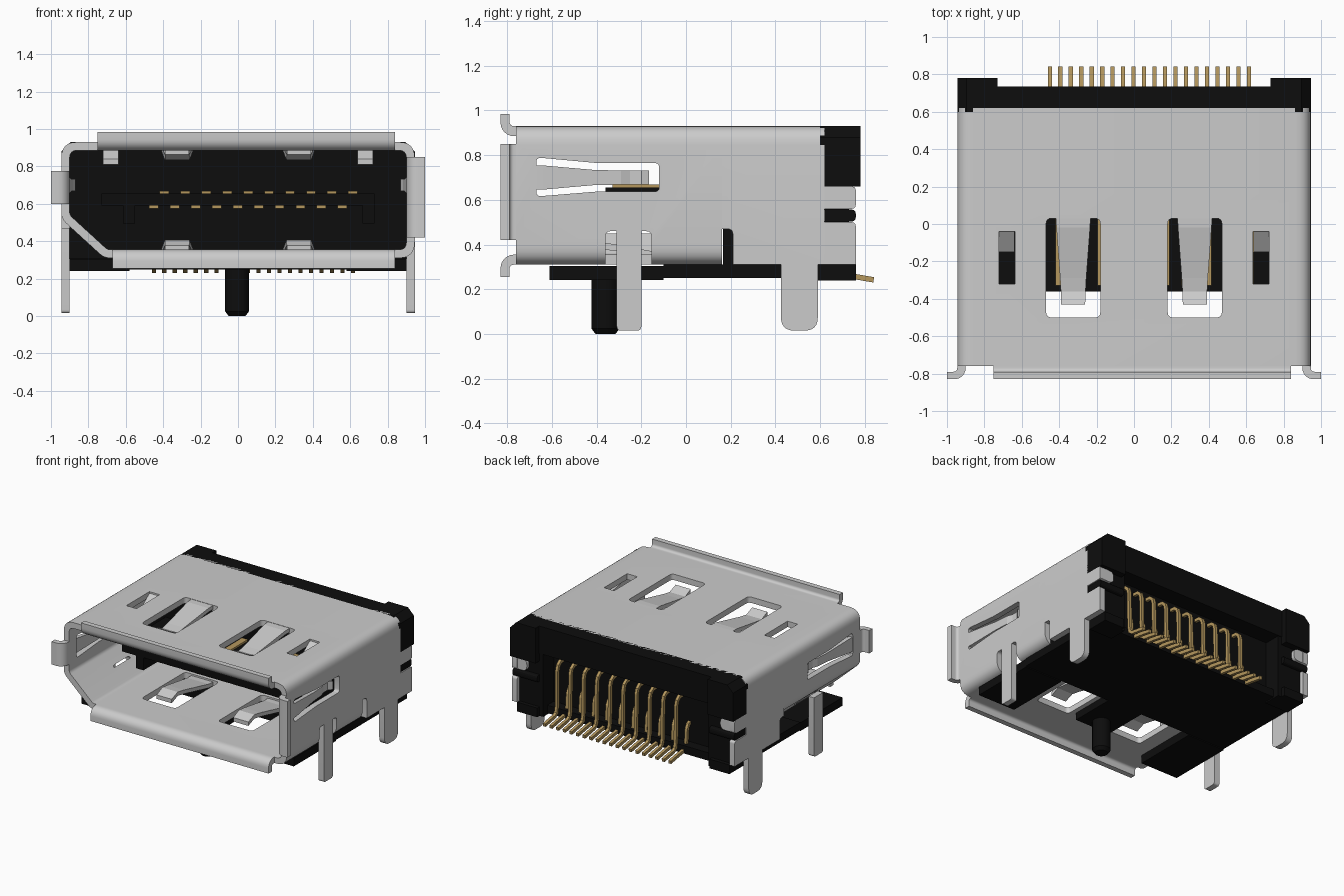
import bpy, bmesh, math
from mathutils import Vector

if "Cube" in bpy.data.objects:
    bpy.data.objects.remove(bpy.data.objects["Cube"])


def material(name, rgb):
    m = bpy.data.materials.new(name)
    m.diffuse_color = (*rgb, 1)
    m.use_nodes = True
    m.node_tree.nodes["Principled BSDF"].inputs["Base Color"].default_value = m.diffuse_color
    return m


STEEL = material("steel grey", (0.60, 0.60, 0.60))
BLACK = material("black plastic", (0.004, 0.004, 0.004))
GOLD = material("gold plating", (0.46, 0.31, 0.11))


def rounded(pts, r, seg=6):
    """Round polygon corners; r is one radius or one per corner."""
    out = []
    for i, p in enumerate(pts):
        p = Vector(p)
        a = (Vector(pts[i - 1]) - p).normalized()
        b = (Vector(pts[(i + 1) % len(pts)]) - p).normalized()
        rad = r[i] if isinstance(r, (list, tuple)) else r
        if rad == 0:
            out.append(p)
            continue
        d = rad / math.tan(a.angle(b) / 2)
        for k in range(seg + 1):
            t = k / seg
            out.append(p + a * d * (1 - t) ** 2 + b * d * t * t)
    return out


def rect(a, b, c, d):
    return [(a, c), (b, c), (b, d), (a, d)]


def place(axis, p, h):
    return {"x": (h, p[0], p[1]), "y": (p[0], h, p[1]), "z": (p[0], p[1], h)}[axis]


def prism(bm, poly, axis, a, b):
    lo = [bm.verts.new(place(axis, p, a)) for p in poly]
    hi = [bm.verts.new(place(axis, p, b)) for p in poly]
    bm.faces.new(lo)
    bm.faces.new(hi[::-1])
    n = len(poly)
    for i in range(n):
        bm.faces.new((lo[i], lo[(i + 1) % n], hi[(i + 1) % n], hi[i]))


def box(bm, x0, x1, y0, y1, z0, z1):
    prism(bm, rect(x0, x1, y0, y1), "z", z0, z1)


def strip(bm, path, fn, t=0.03):
    """Bent sheet tongue: path of (along, depth, half width)."""
    rows = [[bm.verts.new(fn(s, w, q)) for w, q in
             ((-h, d), (h, d), (h, d + t), (-h, d + t))] for s, d, h in path]
    bm.faces.new(rows[0])
    bm.faces.new(rows[-1][::-1])
    for r, q in zip(rows, rows[1:]):
        for i in range(4):
            j = (i + 1) % 4
            bm.faces.new((r[i], r[j], q[j], q[i]))


def stroke(path, t):
    """Outline of a thick polyline."""
    p = [Vector(v) for v in path]
    left, right = [], []
    for i, v in enumerate(p):
        d = (p[min(i + 1, len(p) - 1)] - p[max(i - 1, 0)]).normalized()
        n = Vector((-d.y, d.x)) * t / 2
        left.append(v + n)
        right.append(v - n)
    return left + right[::-1]


def finish(bm, name, mat):
    bmesh.ops.recalc_face_normals(bm, faces=bm.faces[:])
    me = bpy.data.meshes.new(name)
    bm.to_mesh(me)
    bm.free()
    ob = bpy.data.objects.new(name, me)
    bpy.context.collection.objects.link(ob)
    me.materials.append(mat)
    return ob


def smooth(ob):
    bpy.ops.object.select_all(action="DESELECT")
    ob.select_set(True)
    bpy.context.view_layer.objects.active = ob
    bpy.ops.object.shade_smooth_by_angle(angle=math.radians(35))


def cut(ob, cutter):
    mod = ob.modifiers.new("cut", "BOOLEAN")
    mod.operation, mod.solver, mod.object = "DIFFERENCE", "EXACT", cutter
    cutter.hide_render = True
    bpy.context.view_layer.objects.active = ob
    bpy.ops.object.modifier_apply(modifier=mod.name)


W, B, T, K = 0.945, 0.31, 0.93, 0.045   # half width, bottom, top, sheet thickness

# Front sleeve: keyed closed section
outer = [(-W, T), (W, T), (W, B), (-0.715, B), (-W, 0.52)]
inner = [(-W + K, T - K), (W - K, T - K), (W - K, B + K), (-0.698, B + K), (-W + K, 0.54)]
bm = bmesh.new()
loops = [[bm.verts.new((p.x, y, p.y)) for p in rounded(poly, r)]
         for poly, r in ((outer, 0.085), (inner, 0.04)) for y in (-0.76, 0.16)]
n = len(loops[0])
for a, b in ((0, 1), (2, 3), (0, 2), (1, 3)):
    for i in range(n):
        j = (i + 1) % n
        bm.faces.new((loops[a][i], loops[a][j], loops[b][j], loops[b][i]))
sleeve = finish(bm, "shell_front_sleeve", STEEL)

# Rear cover: open underneath
bm = bmesh.new()
u = rounded([(-W, B), (-W, T), (W, T), (W, B)], [0, 0.085, 0.085, 0])
v = rounded([(-W + K, B), (-W + K, T - K), (W - K, T - K), (W - K, B)], [0, 0.04, 0.04, 0])
prism(bm, u + v[::-1], "y", 0.16, 0.62)
cover = finish(bm, "shell_rear_cover", STEEL)

# Windows and slots cut in the sheet
bm = bmesh.new()
for s in (-1, 1):
    cx = 0.325 * s
    win = rounded(rect(cx - 0.145, cx + 0.145, -0.5, 0.03), 0.03, 4)
    prism(bm, win, "z", 0.25, 0.42)
    prism(bm, win, "z", 0.83, 1.0)
    prism(bm, rect(0.68 * s - 0.043, 0.68 * s + 0.043, -0.32, -0.04), "z", 0.83, 1.0)
    side = [(-0.67, 0.615), (-0.4, 0.637), (-0.12, 0.637), (-0.12, 0.765), (-0.4, 0.765), (-0.67, 0.79)]
    prism(bm, rounded(side, 0.02, 3), "x", 0.86 * s, 1.05 * s)
    leg_slot = rounded(rect(-0.36, -0.155, 0.2, 0.46), [0, 0, 0.024, 0.024], 4)
    prism(bm, leg_slot, "x", 0.80 * s, 1.06 * s)
cutter = finish(bm, "window_cutter", STEEL)
cut(sleeve, cutter)
bpy.data.objects.remove(cutter)
bm = bmesh.new()
for s in (-1, 1):
    prism(bm, rounded(rect(0.1, 0.21, 0.2, 0.47), [0, 0, 0.025, 0], 4), "x", 0.8 * s, 1.06 * s)
cutter = finish(bm, "slot_cutter", STEEL)
cut(cover, cutter)
bpy.data.objects.remove(cutter)
smooth(sleeve)
smooth(cover)

# Flared lips round the opening
arc = [math.radians(a) for a in range(0, 91, 15)]
lip = ([(-0.755, 0)] + [(-0.77 - 0.02 * math.sin(a), 0.02 - 0.02 * math.cos(a)) for a in arc]
       + [(-0.79, 0.055), (-0.83, 0.055)]
       + [(-0.77 - 0.06 * math.sin(a), 0.015 - 0.06 * math.cos(a)) for a in arc[::-1]]
       + [(-0.755, -K)])
bm = bmesh.new()
prism(bm, [(y, T + h) for y, h in lip], "x", -0.75, 0.84)
prism(bm, [(y, B - h) for y, h in lip], "x", -0.67, 0.84)
prism(bm, [(W + h, y) for y, h in lip], "z", 0.42, 0.85)
prism(bm, [(-W - h, y) for y, h in lip], "z", 0.60, 0.775)
smooth(finish(bm, "flared_lips", STEEL))

# Spring tongues in top, bottom and side windows
bm = bmesh.new()
grip = [(0.04, 0, 0.093), (-0.02, 0.002, 0.09), (-0.29, 0.055, 0.07), (-0.36, 0.065, 0.066),
        (-0.43, 0.035, 0.064)]
side = [(-0.69, 0, 0.055), (-0.64, 0.002, 0.054), (-0.4, 0.022, 0.033), (-0.29, 0.03, 0.032),
        (-0.25, 0.045, 0.032), (-0.2, 0.045, 0.032), (-0.165, 0.02, 0.032)]
for s in (-1, 1):
    strip(bm, grip, lambda y, w, d: (0.325 * s + w, y, T - 0.002 - d))
    strip(bm, grip, lambda y, w, d: (0.325 * s + w, y, B + 0.002 + d))
    strip(bm, side, lambda y, w, d: (s * (W - 0.002 - d), y, 0.70 + w))
    strip(bm, [(-0.03, 0.005, 0.042), (-0.15, 0.09, 0.042)],
          lambda y, w, d: (0.68 * s + w, y, T - d))
finish(bm, "spring_tongues", STEEL)

# Board legs and rear side tabs
bm = bmesh.new()
for s in (-1, 1):
    x0, x1 = s * (W - K), s * W
    prism(bm, rounded(rect(-0.31, -0.2, 0.015, 0.47), [0.02, 0.02, 0, 0]), "x", x0, x1)
    prism(bm, rounded(rect(0.425, 0.59, 0.015, 0.33), [0.06, 0.06, 0, 0]), "x", x0, x1)
    prism(bm, rounded(rect(0.61, 0.76, B, 0.5), [0, 0, 0.02, 0]), "x", x0, x1)
    prism(bm, rounded(rect(0.61, 0.76, 0.56, 0.66), [0, 0.02, 0.02, 0]), "x", x0, x1)
    prism(bm, rounded(rect(s * 0.82, s * W, 0.565, 0.655), [0.04, 0, 0, 0.04]), "y", 0.725, 0.757)
smooth(finish(bm, "board_legs", STEEL))

# Plastic housing behind the cavity
bm = bmesh.new()
box(bm, -0.9, 0.9, 0.165, 0.60, 0.3, 0.885)
c = 0.05
prism(bm, [(-W, 0.72), (W, 0.72), (W, T - c), (W - c, T), (-W + c, T), (-W, T - c)], "y", 0.6, 0.735)
for s in (-1, 1):
    prism(bm, [(s * 0.73, 0.66), (s * W, 0.66), (s * W, T - c), (s * (W - c), T), (s * 0.73, T)],
          "y", 0.615, 0.78)
    prism(bm, rounded(rect(0.61, 0.76, 0.503, 0.557), 0.02, 3), "x", s * 0.73, s * 0.94)
    box(bm, *sorted((s * 0.70, s * 0.9)), 0.59, 0.73, 0.24, 0.73)
    box(bm, *sorted((s * 0.73, s * 0.9)), 0.60, 0.76, 0.24, 0.31)
finish(bm, "rear_housing", BLACK)

# Base plate with front ears and locating post
bm = bmesh.new()
box(bm, -0.9, 0.9, -0.1, 0.68, 0.25, 0.31)
box(bm, -0.9, -0.58, -0.61, -0.1, 0.242, 0.305)
box(bm, 0.58, 0.9, -0.61, -0.1, 0.242, 0.305)
box(bm, -0.15, 0.15, -0.45, -0.1, 0.25, 0.305)
finish(bm, "base_plate", BLACK)
bm = bmesh.new()
circle = [(r * math.cos(a), r * math.sin(a)) for r in (0.064,) for a in
          [i * math.tau / 24 for i in range(24)]]
rings = [[bm.verts.new((-0.005 + k * x, -0.36 + k * y, z)) for x, y in circle]
         for k, z in ((0.7, 0), (1, 0.025), (1, 0.27))]
bm.faces.new(rings[0])
bm.faces.new(rings[2])
for a, b in zip(rings, rings[1:]):
    for i in range(24):
        bm.faces.new((a[i], a[i - 1], b[i - 1], b[i]))
smooth(finish(bm, "locating_post", BLACK))

# Contact tongue inside the cavity
bm = bmesh.new()
box(bm, -0.73, 0.73, -0.36, 0.18, 0.592, 0.655)
box(bm, -0.615, -0.55, -0.36, 0.18, 0.495, 0.6)
box(bm, 0.665, 0.73, -0.36, 0.18, 0.495, 0.6)
finish(bm, "contact_tongue", BLACK)

# Contacts on the tongue and solder pins at the rear
blades, pins = bmesh.new(), bmesh.new()
foot = [(0.72, 0.262), (0.76, 0.256), (0.84, 0.242)]
hook = [(0.58, 0.66), (0.645, 0.655), (0.67, 0.635), (0.68, 0.6), (0.685, 0.32), (0.695, 0.28)] + foot
low = [(0.58, 0.46), (0.615, 0.45), (0.63, 0.42), (0.64, 0.3), (0.66, 0.27)] + foot
for i in range(20):
    x = -0.45 + 0.056 * i
    if i % 2:
        box(blades, x - 0.025, x + 0.025, -0.33, 0.17, 0.65, 0.669)
    else:
        box(blades, x - 0.025, x + 0.025, -0.33, 0.17, 0.574, 0.595)
    prism(pins, stroke(hook if i % 2 else low, 0.024), "x", x - 0.011, x + 0.011)
finish(blades, "contact_blades", GOLD)
finish(pins, "solder_pins", GOLD)
